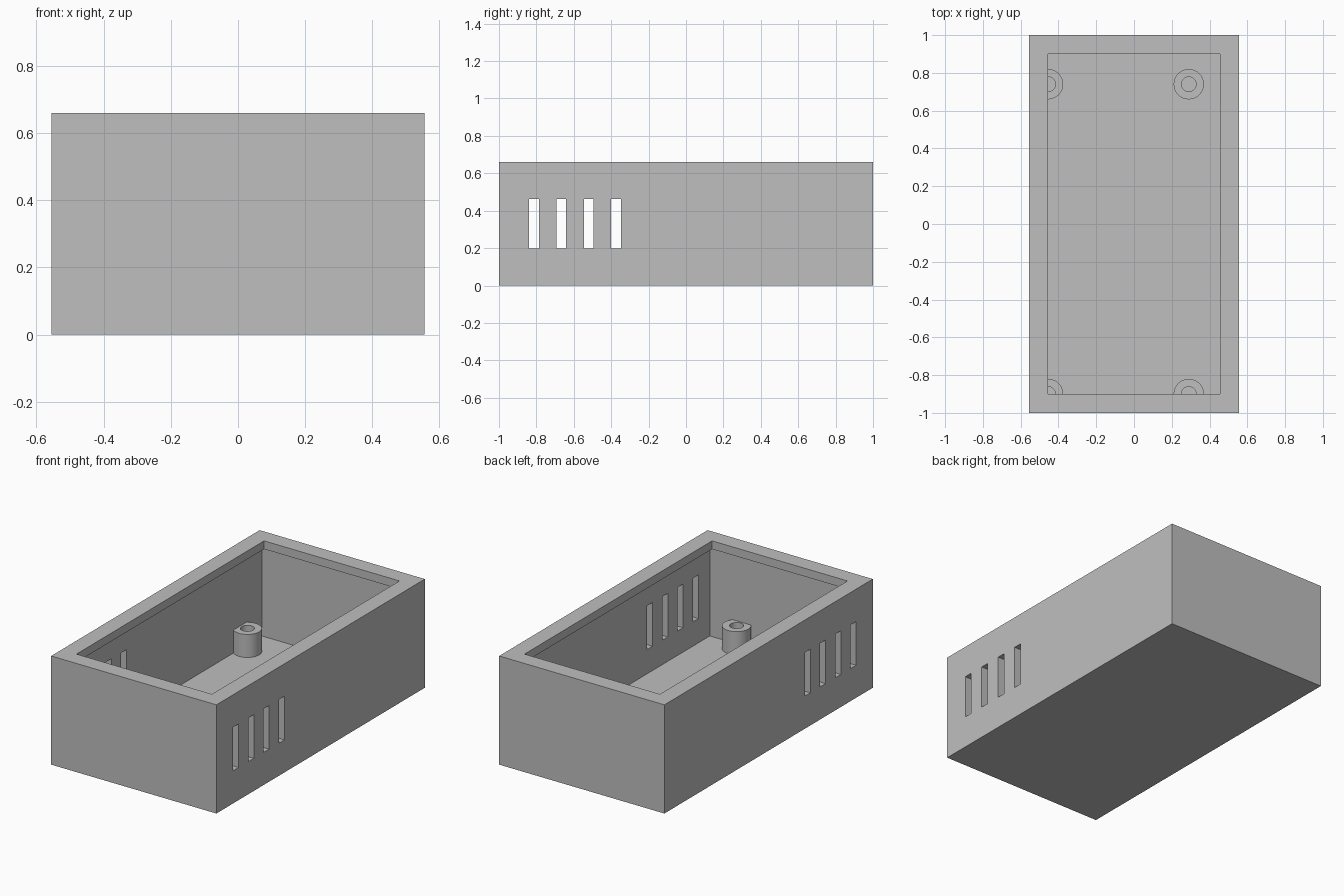
import bpy
from mathutils import Vector

cube = bpy.data.objects.get("Cube")
if cube:
    bpy.data.objects.remove(cube, do_unlink=True)

GREY = (0.52, 0.52, 0.52, 1)
W, L, H = 1.11, 2.0, 0.66      # outer size
WALL, RIM = 0.05, 0.10         # wall thickness, rim width

grey = bpy.data.materials.new("plain grey")
grey.use_nodes = True
grey.diffuse_color = GREY
grey.node_tree.nodes["Principled BSDF"].inputs["Base Color"].default_value = GREY


def box(name, low, high):
    low, high = Vector(low), Vector(high)
    bpy.ops.mesh.primitive_cube_add(size=1, location=(low + high) / 2)
    ob = bpy.context.object
    ob.name = name
    ob.scale = high - low
    bpy.ops.object.transform_apply(location=True, rotation=False, scale=True)
    ob.data.materials.append(grey)
    return ob


def cylinder(name, x, y, radius, z0, z1):
    bpy.ops.mesh.primitive_cylinder_add(vertices=48, radius=radius, depth=z1 - z0,
                                        location=(x, y, (z0 + z1) / 2))
    ob = bpy.context.object
    ob.name = name
    ob.data.materials.append(grey)
    return ob


def combine(target, tool, operation):
    """Apply a boolean and discard the tool."""
    tool.hide_render = True
    mod = target.modifiers.new("cut", 'BOOLEAN')
    mod.object, mod.operation, mod.solver = tool, operation, 'EXACT'
    bpy.context.view_layer.objects.active = target
    bpy.ops.object.modifier_apply(modifier=mod.name)
    bpy.data.objects.remove(tool, do_unlink=True)


def cavity():
    x, y = W / 2 - WALL, L / 2 - WALL
    return box("cavity_cutter", (-x, -y, WALL), (x, y, H - WALL))


# Open box: wide cavity under a narrower rim opening
case = box("case", (-W / 2, -L / 2, 0), (W / 2, L / 2, H))
combine(case, cavity(), 'DIFFERENCE')
x, y = W / 2 - RIM, L / 2 - RIM
combine(case, box("opening_cutter", (-x, -y, H / 2), (x, y, H + 0.1)), 'DIFFERENCE')

# Four vent slots through both long walls
for i in range(4):
    yc = -0.813 + i * 0.1463
    combine(case, box("slot_cutter", (-W, yc - 0.026, 0.198), (W, yc + 0.026, 0.463)),
            'DIFFERENCE')

# Hollow screw posts, trimmed where they meet the walls
for side, px in (("right", -0.455), ("left", 0.29)):
    for end, py in (("front", -0.9), ("back", 0.74)):
        post = cylinder(f"{end}_{side}_post", px, py, 0.08, 0.02, 0.19)
        combine(post, cylinder("hole_cutter", px, py, 0.039, 0, 0.3), 'DIFFERENCE')
        combine(post, cavity(), 'INTERSECT')
        bpy.ops.object.select_all(action='DESELECT')
        post.select_set(True)
        bpy.context.view_layer.objects.active = post
        bpy.ops.object.shade_smooth_by_angle()
